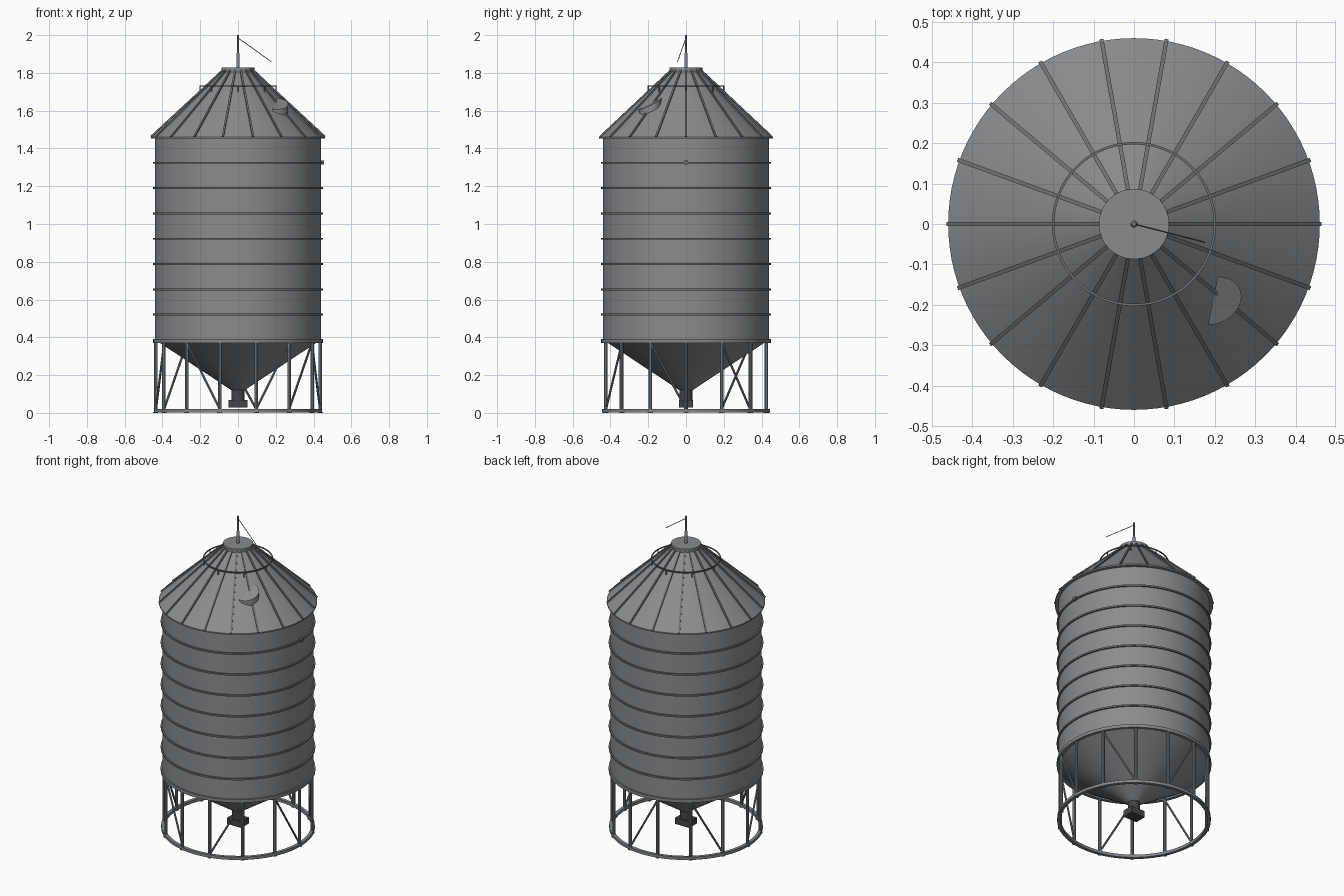
import bpy, bmesh, math
from mathutils import Vector

if "Cube" in bpy.data.objects:
    bpy.data.objects.remove(bpy.data.objects["Cube"], do_unlink=True)


def material(name, rgb):
    m = bpy.data.materials.new(name)
    m.use_nodes = True
    m.diffuse_color = (*rgb, 1)
    m.node_tree.nodes["Principled BSDF"].inputs["Base Color"].default_value = (*rgb, 1)
    return m


STEEL = material("galvanised grey", (0.25, 0.265, 0.28))
FRAME = material("frame blue grey", (0.22, 0.245, 0.27))
TRIM = material("trim grey", (0.16, 0.17, 0.18))
DARK = material("outlet dark grey", (0.06, 0.06, 0.065))


def finish(name, bm, mat, smooth=True):
    bmesh.ops.recalc_face_normals(bm, faces=bm.faces)
    me = bpy.data.meshes.new(name)
    bm.to_mesh(me)
    bm.free()
    me.materials.append(mat)
    ob = bpy.data.objects.new(name, me)
    bpy.context.collection.objects.link(ob)
    if smooth:
        bpy.ops.object.select_all(action='DESELECT')
        ob.select_set(True)
        bpy.context.view_layer.objects.active = ob
        bpy.ops.object.shade_smooth_by_angle(angle=math.radians(35))
    return ob


def lathe(name, profile, mat, closed=False, steps=96):
    """Revolve (radius, height) points about the z axis."""
    bm = bmesh.new()
    vs = [bm.verts.new((r, 0, z)) for r, z in profile]
    pairs = list(zip(vs, vs[1:])) + ([(vs[-1], vs[0])] if closed else [])
    edges = [bm.edges.new(p) for p in pairs]
    bmesh.ops.spin(bm, geom=vs + edges, axis=(0, 0, 1), cent=(0, 0, 0),
                   angle=math.tau, steps=steps)
    bmesh.ops.remove_doubles(bm, verts=bm.verts, dist=1e-5)
    return finish(name, bm, mat)


def hoop(name, radius, z, w, h, mat):
    box = [(radius - w, z - h), (radius + w, z - h), (radius + w, z + h), (radius - w, z + h)]
    return lathe(name, box, mat, closed=True)


def rod(bm, a, b, r, sides=8):
    a, b = Vector(a), Vector(b)
    d = b - a
    mat = d.to_track_quat('Z', 'Y').to_matrix().to_4x4()
    mat.translation = (a + b) / 2
    bmesh.ops.create_cone(bm, cap_ends=True, segments=sides, radius1=r, radius2=r,
                          depth=d.length, matrix=mat)


def polar(r, angle, z):
    return Vector((r * math.cos(angle), r * math.sin(angle), z))


# Tank wall, conical roof with eave lip, and hopper
EAVE_R, EAVE_Z, TOP_R, TOP_Z = 0.46, 1.46, 0.08, 1.812
lathe("tank_wall", [(0.44, 0.385), (0.44, 1.462)], STEEL)
lathe("roof", [(0.438, 1.452), (EAVE_R, 1.452), (EAVE_R, EAVE_Z), (TOP_R, TOP_Z)], STEEL)
lathe("hopper", [(0.44, 0.388), (0.035, 0.12)], STEEL)

# Raised hoops around the wall
for i in range(7):
    hoop("wall_band", 0.444, 0.52 + i * 0.134, 0.005, 0.005, TRIM)

# Radial roof ribs
RIBS = 18
slope = Vector((EAVE_R - TOP_R, 0, EAVE_Z - TOP_Z)).normalized()
normal = Vector((-slope.z, 0, slope.x))
bm = bmesh.new()
for i in range(RIBS):
    a = math.tau * i / RIBS
    side = polar(0.005, a + math.pi / 2, 0)
    vs = []
    for r, z in ((TOP_R, TOP_Z), (EAVE_R, EAVE_Z)):
        for lift in (-0.002, 0.007):
            p = polar(r + normal.x * lift, a, z + normal.z * lift)
            vs += [bm.verts.new(p - side), bm.verts.new(p + side)]
    for f in ((0, 1, 3, 2), (4, 6, 7, 5), (0, 2, 6, 4), (1, 5, 7, 3), (2, 3, 7, 6), (0, 4, 5, 1)):
        bm.faces.new([vs[k] for k in f])
finish("roof_ribs", bm, TRIM, smooth=False)

# Roof cap and mast
lathe("roof_cap", [(0, 1.803), (0.087, 1.803), (0.087, 1.828), (0, 1.828)], STEEL)
lathe("mast", [(0, 1.825), (0.009, 1.825), (0.009, 1.9), (0.005, 1.91), (0.005, 2), (0, 2)],
      FRAME, steps=12)
bm = bmesh.new()
rod(bm, (0, 0, 1.985), (0.175, -0.045, 1.86), 0.002, 6)
finish("mast_cord", bm, TRIM)

# Guard rail around the roof top
hoop("guard_rail", 0.2, 1.73, 0.003, 0.003, TRIM)
bm = bmesh.new()
for i in range(8):
    a = math.tau * i / 8
    rod(bm, polar(0.2, a, 1.69), polar(0.2, a, 1.73), 0.003, 6)
finish("guard_rail_posts", bm, TRIM)

# Half-round inspection hatch lying on the roof
centre = Vector((0.195, -0.19, 1.62))
half, bulge, up = Vector((0.012, 0.06, 0.03)), Vector((0.07, 0, -0.01)), Vector((0, 0, 0.018))
bm = bmesh.new()
arc = [math.pi * i / 14 for i in range(15)]
base = bm.faces.new([bm.verts.new(centre + half * math.cos(t) + bulge * math.sin(t) - up)
                     for t in arc])
ext = bmesh.ops.extrude_face_region(bm, geom=[base])
bmesh.ops.translate(bm, vec=up * 2,
                    verts=[g for g in ext["geom"] if isinstance(g, bmesh.types.BMVert)])
if not base.is_valid or len(bm.faces) < 17:
    bm.faces.new(bm.verts[:15])
finish("roof_hatch", bm, STEEL)

# Small sensor box on the wall
bm = bmesh.new()
bmesh.ops.create_cube(bm, size=0.02)
bmesh.ops.translate(bm, verts=bm.verts, vec=(0.446, 0, 1.325))
finish("sensor_box", bm, TRIM, smooth=False)

# Support frame: two hoops, fourteen legs, and a brace in every second bay
hoop("frame_top_hoop", 0.439, 0.381, 0.01, 0.01, FRAME)
hoop("frame_base_hoop", 0.436, 0.012, 0.01, 0.009, FRAME)
LEGS = 14
step = math.tau / LEGS
bm = bmesh.new()
for i in range(LEGS):
    rod(bm, polar(0.436, i * step, 0.004), polar(0.436, i * step, 0.385), 0.01, 10)
finish("frame_legs", bm, FRAME)
bm = bmesh.new()
for i in range(1, LEGS, 2):
    low, high = (i + 1, i) if i % 4 == 1 else (i, i + 1)
    rod(bm, polar(0.434, low * step, 0.02), polar(0.434, high * step, 0.37), 0.006, 8)
finish("frame_braces", bm, FRAME)

# Foot plates lie under the legs
bm = bmesh.new()
for i in range(LEGS):
    rod(bm, polar(0.436, i * step, 0), polar(0.436, i * step, 0.006), 0.014, 10)
finish("foot_plates", bm, FRAME)

# Outlet spout and slide gate box
lathe("outlet_spout", [(0, 0.06), (0.034, 0.06), (0.034, 0.14), (0, 0.14)], DARK, steps=24)
bm = bmesh.new()
bmesh.ops.create_cube(bm, size=1)
bmesh.ops.scale(bm, verts=bm.verts, vec=(0.1, 0.075, 0.04))
bmesh.ops.translate(bm, verts=bm.verts, vec=(0, 0, 0.048))
finish("slide_gate", bm, DARK, smooth=False)
